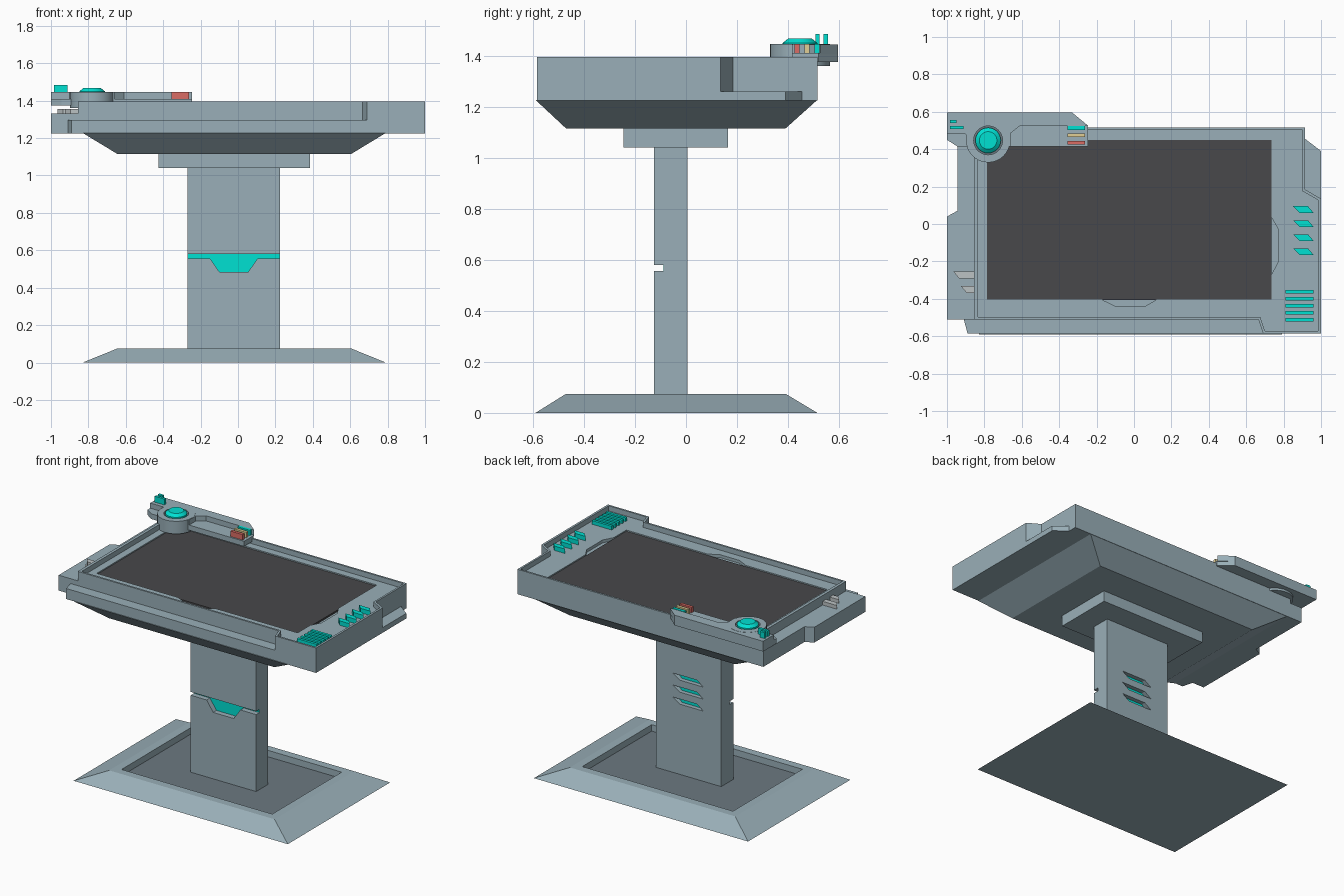
import bpy, bmesh, math

if "Cube" in bpy.data.objects:
    bpy.data.objects.remove(bpy.data.objects["Cube"])


def material(name, rgb):
    m = bpy.data.materials.new(name)
    m.diffuse_color = (*rgb, 1)
    m.use_nodes = True
    m.node_tree.nodes["Principled BSDF"].inputs["Base Color"].default_value = m.diffuse_color
    return m


STEEL = material("steel", (0.32, 0.43, 0.48))
DARK = material("dark_steel", (0.15, 0.19, 0.22))
GLASS = material("screen_glass", (0.065, 0.065, 0.07))
CYAN = material("cyan_light", (0.0, 0.75, 0.65))
RED = material("red_key", (0.7, 0.15, 0.13))
YELLOW = material("yellow_key", (0.75, 0.62, 0.3))
PALE = material("pale_fin", (0.5, 0.54, 0.55))


def loft(name, rings, mat=STEEL, axis="z"):
    """Closed solid through rings of (outline, level); axis is the stacking direction."""
    bm = bmesh.new()
    loops = []
    for pts, h in rings:
        loops.append([bm.verts.new((a, b, h) if axis == "z" else (a, h, b)) for a, b in pts])
    n = len(loops[0])
    bm.faces.new(loops[0][::-1])
    bm.faces.new(loops[-1])
    for lo, hi in zip(loops, loops[1:]):
        for i in range(n):
            j = (i + 1) % n
            bm.faces.new((lo[i], lo[j], hi[j], hi[i]))
    bmesh.ops.recalc_face_normals(bm, faces=bm.faces)
    me = bpy.data.meshes.new(name)
    bm.to_mesh(me)
    bm.free()
    me.materials.append(mat)
    ob = bpy.data.objects.new(name, me)
    bpy.context.collection.objects.link(ob)
    return ob


def prism(name, pts, lo, hi, mat=STEEL, axis="z"):
    return loft(name, [(pts, lo), (pts, hi)], mat, axis)


def rect(x0, x1, y0, y1):
    return [(x0, y0), (x1, y0), (x1, y1), (x0, y1)]


def circle(cx, cy, r, n=32):
    return [(cx + r * math.cos(2 * math.pi * i / n), cy + r * math.sin(2 * math.pi * i / n))
            for i in range(n)]


def cut(ob, cutter):
    cutter.hide_render = True
    mod = ob.modifiers.new("cut", "BOOLEAN")
    mod.operation, mod.solver, mod.object = "DIFFERENCE", "EXACT", cutter
    bpy.context.view_layer.objects.active = ob
    bpy.ops.object.modifier_apply(modifier=mod.name)
    bpy.data.objects.remove(cutter)


def smooth(ob):
    bpy.ops.object.select_all(action="DESELECT")
    ob.select_set(True)
    bpy.context.view_layer.objects.active = ob
    bpy.ops.object.shade_smooth_by_angle(angle=math.radians(25))


# Foot: sloped plate with a sunken floor
OUTER = rect(-0.83, 0.79, -0.59, 0.515)
INNER = rect(-0.645, 0.605, -0.47, 0.39)
WELL = rect(-0.59, 0.55, -0.415, 0.335)
foot = loft("foot_plate", [(OUTER, 0), (INNER, 0.075)])
cut(foot, prism("cutter", WELL, 0.028, 0.2))
prism("foot_floor", WELL, 0.02, 0.031, DARK)

# Column with a front groove and three rear slits, all lit from inside
column = prism("column", rect(-0.27, 0.225, -0.125, 0.005), 0.03, 1.045)


def groove(x0, x1):
    return [(x0, 0.58), (x0, 0.557), (-0.15, 0.557), (-0.10, 0.485),
            (0.055, 0.485), (0.105, 0.557), (x1, 0.557), (x1, 0.58)]


cut(column, prism("cutter", groove(-0.4, 0.4), -0.2, -0.087, axis="y"))
prism("column_front_light", groove(-0.268, 0.223), -0.089, -0.07, CYAN, "y")
for i in range(3):
    z = 0.71 - 0.082 * i
    slit = [(0.097, z), (-0.085, z), (-0.136, z - 0.035), (0.045, z - 0.035)]
    cut(column, prism("cutter", slit, -0.03, 0.1, axis="y"))
    prism(f"column_rear_light_{i + 1}", slit, -0.034, -0.025, CYAN, "y")

# Underside: mounting plate and inverted pyramid
prism("mounting_plate", rect(-0.425, 0.385, -0.245, 0.165), 1.04, 1.12)
loft("table_underside", [(INNER, 1.115), (OUTER, 1.227)])

# Table body with a raised rim, sunken deck and deeper screen well
RIM = [(-0.855, -0.51), (0.665, -0.51), (0.69, -0.585), (1, -0.585), (1, 0.135),
       (0.915, 0.185), (0.915, 0.515), (-0.855, 0.515)]
DECK = [(-0.835, -0.497), (0.675, -0.497), (0.7, -0.572), (0.985, -0.572), (0.985, 0.127),
        (0.902, 0.175), (0.902, 0.502), (-0.835, 0.502)]
NOTCHED = [(-0.785, -0.405), (-0.17, -0.405), (-0.095, -0.442), (0.055, -0.442),
           (0.12, -0.405), (0.735, -0.405), (0.735, -0.27), (0.772, -0.2),
           (0.772, -0.03), (0.735, 0.035), (0.735, 0.45), (-0.785, 0.45)]
body = prism("table_body", RIM, 1.225, 1.395)
cut(body, prism("cutter", DECK, 1.36, 1.5))
cut(body, prism("cutter", NOTCHED, 1.34, 1.5))
prism("screen", rect(-0.785, 0.735, -0.405, 0.45), 1.335, 1.352, GLASS)

# Lower ledges around the body
prism("front_ledge", [(-0.91, -0.50), (-0.91, -0.51), (-0.89, -0.585), (0.7, -0.585),
                      (0.7, -0.50)], 1.225, 1.297)
prism("right_ledge", [(0.85, 0.12), (0.995, 0.12), (1, 0.135), (1, 0.39), (0.915, 0.455),
                      (0.85, 0.455)], 1.225, 1.26)
prism("left_block", [(-1, -0.51), (-0.84, -0.51), (-0.84, 0.515), (-0.945, 0.515),
                     (-0.945, 0.07), (-1, 0.04)], 1.225, 1.33)
for i, (x, y) in enumerate([(-0.965, -0.255), (-0.925, -0.332)]):
    prism(f"left_fin_{i + 1}", [(x, y), (x + 0.03, y - 0.037), (-0.85, y - 0.037), (-0.85, y)],
          1.325, 1.355, PALE)

# Lit fins and bars on the right of the deck
for i in range(4):
    y = 0.095 - 0.075 * i
    prism(f"deck_fin_{i + 1}", [(0.85, y), (0.885, y - 0.035), (0.96, y - 0.035), (0.93, y)],
          1.355, 1.39, CYAN)
for i in range(5):
    y = -0.362 - 0.0375 * i
    prism(f"deck_bar_{i + 1}", rect(0.81, 0.96, y - 0.009, y + 0.009), 1.355, 1.385, CYAN)

# Control arm over the rear left corner: base plate, raised ridge and dial housing
CX, CY = -0.78, 0.447
prism("arm_base", [(-1, 0.45), (-0.945, 0.415), (-0.245, 0.415), (-0.245, 0.52),
                   (-0.33, 0.595), (-1, 0.595)], 1.375, 1.41)
ridge = prism("arm_ridge", [(-1, 0.48), (-0.9, 0.48), (-0.87, 0.415), (-0.66, 0.415),
                            (-0.66, 0.485), (-0.61, 0.525), (-0.245, 0.525), (-0.33, 0.595),
                            (-1, 0.595)], 1.405, 1.445)
housing = prism("dial_housing", circle(CX, CY, 0.118), 1.36, 1.446)
for part in (ridge, housing):
    cut(part, prism("cutter", circle(CX, CY, 0.077), 1.425, 1.6))
smooth(housing)
prism("dial_floor", circle(CX, CY, 0.077), 1.42, 1.428, DARK)
dial = loft("dial", [(circle(CX, CY, 0.068), 1.425), (circle(CX, CY, 0.068), 1.45),
                     (circle(CX, CY, 0.047), 1.467)], CYAN)
smooth(dial)

# Coloured keys on the arm and two small tabs at its corner
for name, y, mat in (("cyan_key", 0.513, CYAN), ("yellow_key", 0.475, YELLOW),
                     ("red_key", 0.435, RED)):
    prism(name, rect(-0.355, -0.263, y - 0.01, y + 0.01), 1.405, 1.447, mat)
prism("short_tab", rect(-0.985, -0.95, 0.54, 0.557), 1.44, 1.485, CYAN)
prism("long_tab", rect(-0.985, -0.912, 0.507, 0.524), 1.44, 1.485, CYAN)
